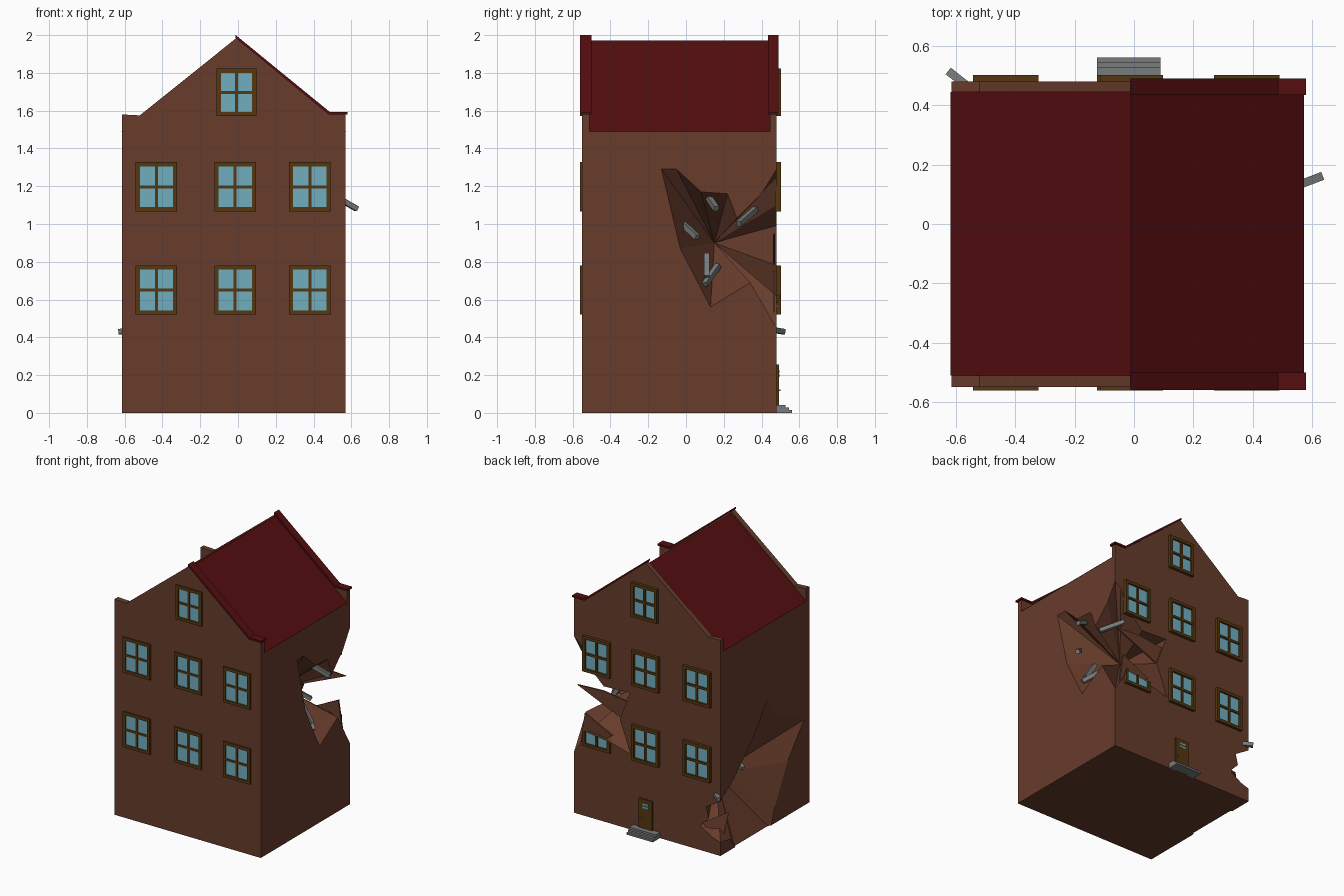
import bpy, bmesh
from mathutils import Vector, Matrix

if "Cube" in bpy.data.objects:
    bpy.data.objects.remove(bpy.data.objects["Cube"])


def material(name, rgb):
    m = bpy.data.materials.new(name)
    m.diffuse_color = (*rgb, 1)
    m.use_nodes = True
    m.node_tree.nodes["Principled BSDF"].inputs["Base Color"].default_value = m.diffuse_color
    return m


BRICK = material("brown_brick", (0.135, 0.045, 0.024))
ROOF = material("dark_red_tile", (0.09, 0.004, 0.005))
WOOD = material("olive_wood", (0.09, 0.038, 0.005))
GLASS = material("pale_blue_glass", (0.16, 0.42, 0.52))
STONE = material("grey_stone", (0.19, 0.2, 0.2))

X0, X1, Y0, Y1, EAVE = -0.615, 0.57, -0.55, 0.48, 1.49


def finish(name, bm, *mats):
    bmesh.ops.recalc_face_normals(bm, faces=bm.faces[:])
    me = bpy.data.meshes.new(name)
    bm.to_mesh(me)
    bm.free()
    for m in mats:
        me.materials.append(m)
    ob = bpy.data.objects.new(name, me)
    bpy.context.collection.objects.link(ob)
    return ob


def add_box(bm, lo, hi, mat=0):
    lo, hi = Vector(lo), Vector(hi)
    size = hi - lo
    r = bmesh.ops.create_cube(bm, size=1, matrix=Matrix.Translation((lo + hi) / 2)
                              @ Matrix.Diagonal((*size, 1)))
    for f in {f for v in r["verts"] for f in v.link_faces}:
        f.material_index = mat


def box(name, lo, hi, mat):
    bm = bmesh.new()
    add_box(bm, lo, hi)
    return finish(name, bm, mat)


def extrude(name, pts, vec, mat):
    """Closed 3D outline pushed along vec."""
    bm = bmesh.new()
    face = bm.faces.new([bm.verts.new(p) for p in pts])
    r = bmesh.ops.extrude_face_region(bm, geom=[face], use_keep_orig=True)
    vs = [g for g in r["geom"] if isinstance(g, bmesh.types.BMVert)]
    bmesh.ops.translate(bm, verts=vs, vec=vec)
    return finish(name, bm, mat)


def prism(name, profile, y0, y1, mat):
    return extrude(name, [(x, y0, z) for x, z in profile], (0, y1 - y0, 0), mat)


def crater(name, loop, inner, outer):
    """Jagged double cone used to bite a hole in the walls."""
    bm = bmesh.new()
    vs = [bm.verts.new(p) for p in loop]
    for tip in (bm.verts.new(inner), bm.verts.new(outer)):
        for a, b in zip(vs, vs[1:] + vs[:1]):
            bm.faces.new((a, b, tip))
    ob = finish(name, bm, BRICK)
    ob.hide_render = True
    ob.display_type = 'WIRE'
    return ob


def cut(ob, cutter):
    m = ob.modifiers.new("damage", 'BOOLEAN')
    m.operation, m.solver, m.object, m.use_self = 'DIFFERENCE', 'EXACT', cutter, True


def window(name, x, z, side, w=0.22, h=0.26):
    """Frame, cross bars and glass; side is -1 front, 1 back."""
    wall, depth = (Y0, 0.012) if side < 0 else (Y1, 0.022)
    bm = bmesh.new()

    def slab(xa, xb, za, zb, d, mat):
        ya, yb = sorted((wall - side * 0.01, wall + side * d))
        add_box(bm, (xa, ya, za), (xb, yb, zb), mat)

    a, b, c, e, t = x - w / 2, x + w / 2, z - h / 2, z + h / 2, 0.022
    slab(a, a + t, c, e, depth, 0)
    slab(b - t, b, c, e, depth, 0)
    slab(a + t, b - t, c, c + t, depth, 0)
    slab(a + t, b - t, e - t, e, depth, 0)
    slab(x - 0.008, x + 0.008, c + t, e - t, depth * 0.8, 0)
    slab(a + t, b - t, z - 0.008, z + 0.008, depth * 0.8, 0)
    slab(a + t, b - t, c + t, e - t, depth * 0.35, 1)
    return finish(name, bm, WOOD, GLASS)


def beam(name, p, q, t=0.028):
    p, q = Vector(p), Vector(q)
    bm = bmesh.new()
    bmesh.ops.create_cube(bm, size=1, matrix=Matrix.Translation((p + q) / 2)
                          @ (q - p).to_track_quat('Z', 'Y').to_matrix().to_4x4()
                          @ Matrix.Diagonal((t, t, (q - p).length, 1)))
    finish(name, bm, STONE)


# Wall block, gable tops, roof
walls = box("walls", (X0, Y0, 0), (X1, Y1, EAVE), BRICK)
gable = [(X0, EAVE), (X1, EAVE), (X1, 1.58), (0.48, 1.58), (-0.008, 1.985),
         (-0.52, 1.575), (X0, 1.58)]
cap = [(0.58, 1.58), (0.48, 1.58), (-0.012, 1.985), (-0.012, 2.0),
       (0.485, 1.594), (0.58, 1.594)]
for side, ya, yb in (("front", Y0, -0.51), ("back", 0.445, Y1)):
    prism(side + "_gable", gable, ya, yb, BRICK)
    prism(side + "_gable_cap", cap, ya - 0.01, yb + 0.01, ROOF)
prism("roof", [(X0 - 0.004, EAVE), (X1 + 0.003, EAVE), (-0.01, 1.972)], -0.51, 0.445, ROOF)

# Blasted hole around the right back corner
right = [(0.48, 1.29), (0.40, 1.16), (0.27, 1.03), (0.22, 1.16), (0.08, 1.17), (-0.05, 1.29),
         (-0.13, 1.29), (-0.08, 1.08), (-0.03, 0.87), (0.13, 0.56), (0.34, 0.69), (0.48, 0.45)]
back = [(0.46, 0.62), (0.30, 0.60), (0.11, 0.55), (0.20, 0.78), (0.12, 1.0), (0.33, 0.99),
        (0.45, 1.10), (0.52, 1.25)]
upper_crater = crater("upper_crater_cutter",
                      [(X1, y, z) for y, z in right] + [(x, Y1, z) for x, z in back],
                      (0.25, 0.15, 0.9), (1.2, 1.1, 0.95))
cut(walls, upper_crater)

# Blasted hole around the left back corner, down to the ground
left = [(0.48, 0.40), (0.33, 0.50), (0.10, 0.72), (-0.07, 0.94), (-0.16, 0.78), (-0.49, 0.63),
        (-0.30, 0.40), (-0.15, 0.12), (-0.10, -0.02), (0.30, -0.02), (0.36, 0.08), (0.48, 0.10)]
back = [(-0.55, 0.12), (-0.45, 0.18), (-0.52, 0.25), (-0.50, 0.33)]
lower_crater = crater("lower_crater_cutter",
                      [(X0, y, z) for y, z in left] + [(x, Y1, z) for x, z in back],
                      (-0.35, 0.15, 0.4), (-1.1, 0.8, 0.35))
cut(walls, lower_crater)

# Windows: three columns, two rows, one in each gable
for side, label in ((-1, "front"), (1, "back")):
    for x, col in ((-0.432, "left"), (-0.015, "middle"), (0.38, "right")):
        for z, row in ((0.65, "lower"), (1.197, "upper")):
            win = window(f"{label}_{row}_{col}_window", x, z, side)
            if (label, row, col) == ("back", "lower", "right"):
                cut(win, upper_crater)
    window(label + "_gable_window", -0.008, 1.697, side, 0.21, 0.25)

# Back door with small panes and knob, and its steps
box("door", (-0.07, Y1 - 0.01, 0), (0.04, Y1 + 0.012, 0.255), WOOD)
for i in range(2):
    for j in range(2):
        x, z = -0.04 + i * 0.027, 0.19 + j * 0.022
        box("door_pane", (x, Y1, z), (x + 0.02, Y1 + 0.015, z + 0.015), GLASS)
box("door_knob", (0.018, Y1, 0.115), (0.028, Y1 + 0.02, 0.125), STONE)
for i in range(3):
    box("door_step", (-0.125, Y1, i * 0.014), (0.09, 0.562 - i * 0.017, (i + 1) * 0.014), STONE)

# Loose wall shards hanging in the holes
extrude("back_wall_shard", [(0.55, 0.46, 0.94), (0.34, 0.46, 0.95), (0.12, 0.46, 0.92),
                            (0.08, 0.46, 0.74)], (0, 0.012, 0), BRICK)
extrude("lower_wall_shard", [(0.54, 0.46, 0.42), (0.49, 0.46, 0.75), (0.27, 0.46, 0.64)],
        (0, 0.012, 0), BRICK)
extrude("corner_shard", [(-0.47, 0.46, 0.20), (-0.60, 0.36, 0.27), (-0.58, 0.42, 0.03)],
        (0.008, 0.008, 0), BRICK)

# Broken beams
for p, q in (((0.42, 0.08, 1.20), (0.63, 0.16, 1.08)),
             ((0.40, -0.08, 1.06), (0.55, 0.06, 0.93)),
             ((0.40, 0.37, 1.08), (0.54, 0.28, 1.0)),
             ((0.42, 0.17, 0.78), (0.54, 0.10, 0.68)),
             ((0.44, 0.11, 0.84), (0.52, 0.11, 0.72)),
             ((-0.48, 0.40, 0.45), (-0.625, 0.515, 0.43)),
             ((-0.48, 0.15, 0.58), (-0.60, 0.20, 0.53))):
    beam("broken_beam", p, q)
